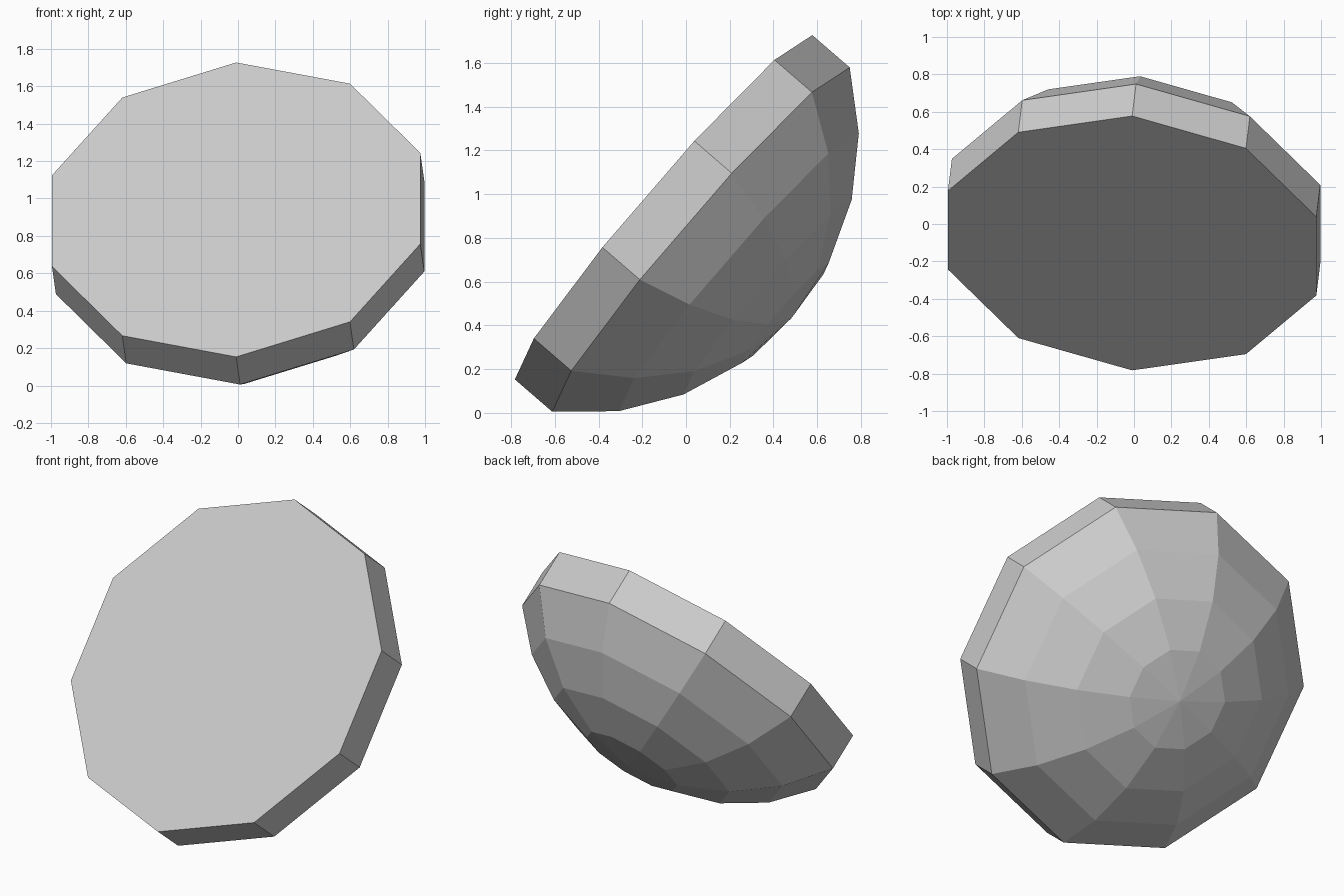
import bpy
import bmesh
import math
from mathutils import Matrix, Vector

cube = bpy.data.objects.get("Cube")
if cube:
    bpy.data.objects.remove(cube, do_unlink=True)

SIDES = 10
RADIUS = 1.04      # rim radius
RIM = 0.227        # rim thickness
CAP = 0.55         # dome height
RINGS = 4          # steps from apex to rim

# One plain grey for the whole body
grey = bpy.data.materials.new("light grey")
grey.use_nodes = True
colour = (0.6, 0.6, 0.6, 1)
grey.diffuse_color = colour
grey.node_tree.nodes["Principled BSDF"].inputs["Base Color"].default_value = colour

# Profile (radius, depth): straight rim, then a spherical cap
ball = (RADIUS ** 2 + CAP ** 2) / (2 * CAP)
half_angle = math.asin(RADIUS / ball)
profile = [(RADIUS, 0)]
for i in range(RINGS, 0, -1):
    a = half_angle * i / RINGS
    profile.append((ball * math.sin(a), RIM + CAP - ball * (1 - math.cos(a))))

# Rings of vertices around the depth axis
bm = bmesh.new()
rings = []
for r, d in profile:
    angles = [2 * math.pi * k / SIDES for k in range(SIDES)]
    rings.append([bm.verts.new((r * math.cos(a), r * math.sin(a), d)) for a in angles])

# Flat front, rim and dome bands, closing fan at the apex
bm.faces.new(rings[0])
for lower, upper in zip(rings, rings[1:]):
    for k in range(SIDES):
        n = (k + 1) % SIDES
        bm.faces.new((lower[k], lower[n], upper[n], upper[k]))
apex = bm.verts.new((0, 0, RIM + CAP))
for k in range(SIDES):
    bm.faces.new((rings[-1][k], rings[-1][(k + 1) % SIDES], apex))

# Lean the flat side up and forward
up = Vector((0, 0.654, 0.757)).normalized()
back = up.cross(Vector((0.996, -0.0735, 0.057))).normalized()
side = back.cross(up)
lean = Matrix((up, side, back)).transposed().to_4x4()
bm.transform(Matrix.Translation((-0.01, -0.1025, 0.94)) @ lean)
bmesh.ops.recalc_face_normals(bm, faces=bm.faces)

mesh = bpy.data.meshes.new("faceted_dome")
bm.to_mesh(mesh)
bm.free()
mesh.materials.append(grey)
dome = bpy.data.objects.new("faceted_dome", mesh)
bpy.context.collection.objects.link(dome)
